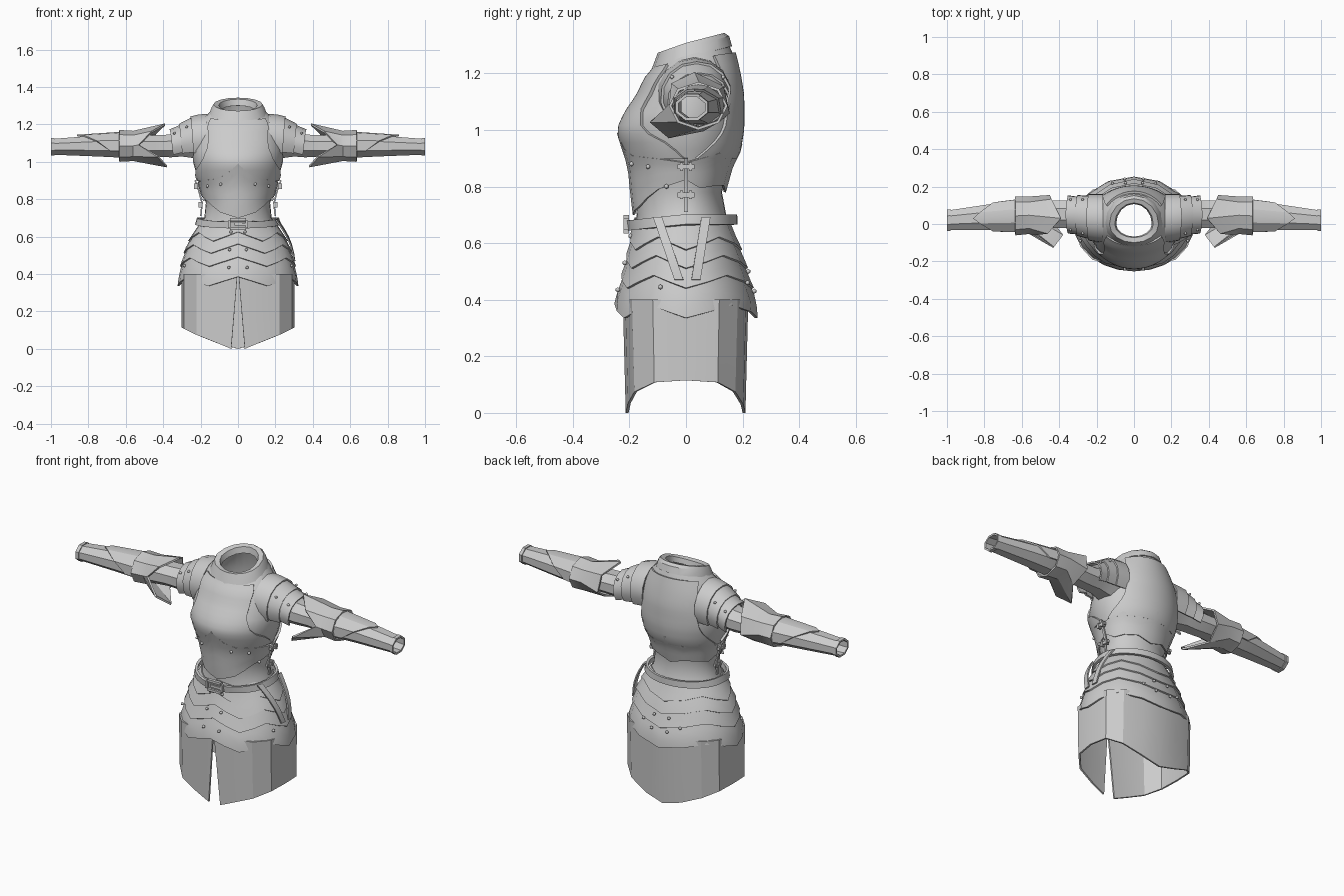
import bpy, bmesh
from math import sin, cos, radians, pi
from mathutils import Vector

if "Cube" in bpy.data.objects:
    bpy.data.objects.remove(bpy.data.objects["Cube"])

steel = bpy.data.materials.new("grey_steel")
steel.use_nodes = True
GREY = (0.6, 0.6, 0.6, 1)
steel.diffuse_color = GREY
steel.node_tree.nodes["Principled BSDF"].inputs["Base Color"].default_value = GREY


# ---- helpers ----
def lerp_table(table, t):
    """Interpolate rows (key, values...) sorted by key."""
    t = min(max(t, table[0][0]), table[-1][0])
    for a, b in zip(table, table[1:]):
        if t <= b[0]:
            k = (t - a[0]) / (b[0] - a[0])
            return [p + (q - p) * k for p, q in zip(a[1:], b[1:])]


def finish(name, bm, thick=0, angle=30):
    bmesh.ops.recalc_face_normals(bm, faces=bm.faces)
    me = bpy.data.meshes.new(name)
    bm.to_mesh(me)
    bm.free()
    me.materials.append(steel)
    ob = bpy.data.objects.new(name, me)
    bpy.context.collection.objects.link(ob)
    bpy.ops.object.select_all(action='DESELECT')
    ob.select_set(True)
    bpy.context.view_layer.objects.active = ob
    if thick:
        m = ob.modifiers.new("plate", 'SOLIDIFY')
        m.thickness, m.offset = thick, 0
        bpy.ops.object.modifier_apply(modifier=m.name)
    bpy.ops.object.shade_smooth_by_angle(angle=radians(angle))
    return ob


def sheet(name, f, us, vs, closed=False, thick=0.008, angle=30):
    """Grid surface f(u, v) given plate thickness."""
    bm = bmesh.new()
    rows = [[bm.verts.new(f(u, v)) for u in us] for v in vs]
    n = len(us)
    for a, b in zip(rows, rows[1:]):
        for i in range(n if closed else n - 1):
            j = (i + 1) % n
            bm.faces.new((a[i], a[j], b[j], b[i]))
    return finish(name, bm, thick, angle)


def box(name, loc, size, turn=0, tilt=0):
    bm = bmesh.new()
    bmesh.ops.create_cube(bm, size=1)
    for v in bm.verts:
        v.co *= Vector(size)
    ob = finish(name, bm)
    ob.location, ob.rotation_euler = loc, (tilt, 0, turn)


def steps(a, b, n):
    return [a + (b - a) * i / n for i in range(n + 1)]


# ---- body shape: height, half width, front depth, back depth, back rise ----
BODY = [(.33, .305, .235, .235, 0), (.40, .302, .235, .235, 0), (.47, .285, .215, .212, 0),
        (.55, .262, .195, .19, 0), (.62, .225, .18, .165, 0), (.70, .178, .172, .14, 0),
        (.78, .17, .182, .125, 0), (.87, .195, .19, .15, 0), (.93, .22, .21, .18, 0),
        (1.0, .238, .232, .192, 0), (1.06, .24, .205, .192, 0), (1.12, .23, .163, .192, 0),
        (1.18, .215, .135, .183, 0), (1.24, .175, .105, .165, .025), (1.28, .125, .1, .14, .045)]


def ring(a, z, rx, front, back, rise):
    c = cos(a)
    return Vector((rx * sin(a), -c * (front if c > 0 else back), z - c * rise))


def body(a, z, off=0):
    rx, front, back, rise = lerp_table(BODY, z)
    return ring(a, z, rx + off, front + off, back + off, rise)


def by_angle(table, a):
    """Symmetric lookup in degrees away from the front."""
    d = abs((a + pi) % (2 * pi) - pi) * 180 / pi
    return lerp_table(table, d)[0]


ROUND = steps(0, 2 * pi, 32)[:-1]
ZIG_HALF = [0, 15, 30, 45, 60, 75, 90, 110, 130, 155, 180]
ZIG = [radians(d) for d in ZIG_HALF + [360 - d for d in ZIG_HALF[-2:0:-1]]]

sheet("torso_lining", body, ROUND, [r[0] for r in BODY[1:]], True, .004)

# ---- collar ----
COLLAR = [(1.255, .152, .118, .16, .04), (1.29, .138, .105, .15, .04),
          (1.305, .13, .098, .135, .035), (1.30, .105, .075, .115, .033), (1.27, .098, .07, .11, .03)]
sheet("collar", lambda a, i: ring(a, *COLLAR[i]), steps(0, 2 * pi, 16)[:-1], range(5), True, .006)

# ---- breast and back plates ----
FRONT_EDGE = [(.9, 88), (.95, 74), (1.0, 50), (1.08, 40), (1.16, 44), (1.245, 55)]
BACK_EDGE = [(.9, 78), (.95, 60), (1.0, 48), (1.1, 42), (1.18, 46), (1.245, 55)]
for name, edge, mid in (("breast_plate", FRONT_EDGE, 0), ("back_plate", BACK_EDGE, pi)):
    sheet(name, lambda u, z: body(mid + u * radians(lerp_table(edge, z)[0]), z, .007),
          steps(-1, 1, 20), steps(.9, 1.245, 12), thick=.014)

# ---- abdomen plate with peaked top and stepped lower edge ----
TOP = [(0, .99), (15, .935), (30, .91), (60, .9), (90, .885), (130, .92), (155, .9), (180, .95)]
LOW = [(0, .7), (30, .73), (60, .79), (90, .825), (110, .795), (150, .81), (180, .78)]
sheet("abdomen_plate", lambda a, v: body(a, by_angle(LOW, a) * (1 - v) + by_angle(TOP, a) * v, .012),
      ZIG, steps(0, 1, 6), True, .008)

# ---- zigzag hip lames ----
ZAG = [(0, .025), (30, -.025), (60, .02), (90, -.025), (130, .02), (180, -.025)]
LAMES = [.665, .6, .535, .465, .36]
for i, (top, low) in enumerate(zip(LAMES, LAMES[1:])):
    def lame(a, v):
        z = top + .015 + (low - top - .015) * v
        return body(a, z + by_angle(ZAG, a) * (.4 if i == 0 and v == 0 else 1), .004 + .01 * v)
    sheet("hip_lame_%d" % (i + 1), lame, ZIG, steps(0, 1, 3), True, .009)

# ---- skirt: half outline (x, y, lower edge height), slit at the front ----
HALF = [(.036, -.208, .0), (.12, -.2, .035), (.22, -.178, .075), (.285, -.11, .108), (.297, 0, .115),
        (.285, .11, .108), (.22, .17, .075), (.11, .198, .03), (0, .205, .0)]
OUTLINE = HALF + [(-x, y, z) for x, y, z in HALF[-2::-1]]


def skirt(i, v):
    x, y, low = OUTLINE[i]
    slit = i in (0, len(OUTLINE) - 1)
    return Vector((x * (1 - .92 * v) if slit else x, y * (1 + .05 * v), low + (.4 - low) * v))


sheet("skirt", skirt, range(len(OUTLINE)), (0, .5, 1), thick=.01, angle=20)

# ---- belt, buckle and hanging straps ----
sheet("belt", lambda a, z: body(a, z - .02 * max(cos(a), 0), .024 if z < .68 else .034),
      ROUND, (.665, .70), True, .014)
for s in (-1, 1):
    box("buckle_side", (s * .047, -.211, .667), (.014, .018, .04))
    box("buckle_bar", (0, -.211, .667 + s * .026), (.085, .018, .013))
box("buckle_tongue", (.01, -.213, .667), (.06, .014, .014))
for name, y0, y1 in (("front_strap", -.1, -.025), ("rear_strap", .07, .035)):
    def strap(w, t):
        z = .69 - .22 * t
        y = y0 + (y1 - y0) * t + w * .016
        return Vector((.218 + .085 * t - 1.2 * y * y + .018 * sin(pi * t), y, z))
    sheet(name, strap, (-1, 1), steps(0, 1, 5), thick=.008)

# ---- side seam straps and clasps ----
for s in (-1, 1):
    a = s * pi / 2
    sheet("side_strap", lambda w, z: body(a, z, .022) + Vector((0, w * .007, 0)),
          (-1, 1), (.71, .78, .87, .9), thick=.008)
    for z in (.77, .87):
        p = body(a, z, .03)
        box("clasp", p, (.014, .06, .016))
        for y in (-.016, .016):
            box("clasp_end", p + Vector((0, y, 0)), (.02, .012, .03))

# ---- rivets ----
bm = bmesh.new()
RIVETS = [(9, .625), (9, .53), (9, .435), (171, .5), (171, .43), (158, .46), (25, .88), (50, .87),
          (70, .8), (68, .445)]
for d, z in RIVETS:
    for s in (-1, 1):
        made = bmesh.ops.create_icosphere(bm, subdivisions=1, radius=.009)
        bmesh.ops.translate(bm, verts=made["verts"], vec=body(radians(s * d), z, .019))
finish("rivets", bm, angle=50)

# ---- arms: x, centre y, centre z, half depth, half height ----
ARM = [(.17, .03, 1.125, .115, .115), (.24, .035, 1.12, .1, .105), (.30, .045, 1.105, .085, .08),
       (.36, .052, 1.085, .076, .063), (.45, .052, 1.085, .076, .058), (.60, .045, 1.085, .086, .066),
       (.75, .038, 1.085, .074, .058), (1.0, .02, 1.08, .053, .042)]
OCT = [(i + .5) * pi / 4 for i in range(8)]
# elbow guard rim by angle from the top, turning to the front: x, y, z
RIM = [(.39, .03, 1.2), (.46, -.05, 1.16), (.53, -.055, 1.09), (.43, -.125, 1.03),
       (.38, -.06, .975), (.47, .06, 1.0), (.45, .15, 1.06), (.44, .13, 1.15)]
for s, side in ((1, "left"), (-1, "right")):
    def arm(a, x, off=0):
        y, z, ry, rz = lerp_table(ARM, x)
        return Vector((s * x, y - (ry + off) * sin(a), z + (rz + off) * cos(a)))

    sheet(side + "_sleeve", arm, OCT, [r[0] for r in ARM], True, .006, 25)
    # overlapping shoulder lames, open underneath
    over = [radians(d) for d in steps(-125, 125, 10)]
    for k, (x0, x1) in enumerate(((.165, .255), (.235, .315), (.295, .365))):
        sheet("%s_shoulder_lame_%d" % (side, k + 1),
              lambda a, t: arm(a, x0 + (x1 - x0) * t - .025 * abs(a) / pi * t, .012 + .01 * t),
              over, (0, .5, 1), thick=.009)
    # rivets along the upper arm
    bm = bmesh.new()
    for x, d in ((.275, 50), (.34, 50), (.275, -50), (.34, -50)):
        made = bmesh.ops.create_icosphere(bm, subdivisions=1, radius=.008)
        bmesh.ops.translate(bm, verts=made["verts"], vec=arm(radians(d), x, .027))
    finish(side + "_shoulder_rivets", bm, angle=50)

    # flared elbow guard
    def guard(i, t):
        a = i * pi / 4
        if t == 2:
            x, y, z = RIM[i]
            return Vector((s * x, y, z))
        return arm(a, (.635, .56)[t], (.016, .012)[t])
    sheet(side + "_elbow_guard", guard, range(8), range(3), True, .01, 25)
    # forearm plate with pointed end
    sheet(side + "_forearm_plate",
          lambda a, t: arm(a, .62 + t * (.24 - .09 * abs(a)), .007),
          [radians(d) for d in (-112.5, -67.5, -22.5, 0, 22.5, 67.5, 112.5)], (0, 1), thick=.008, angle=25)
    # wrist rim
    sheet(side + "_wrist_rim", lambda a, x: arm(a, x, .004), OCT, (.98, 1.0), True, .008, 25)
